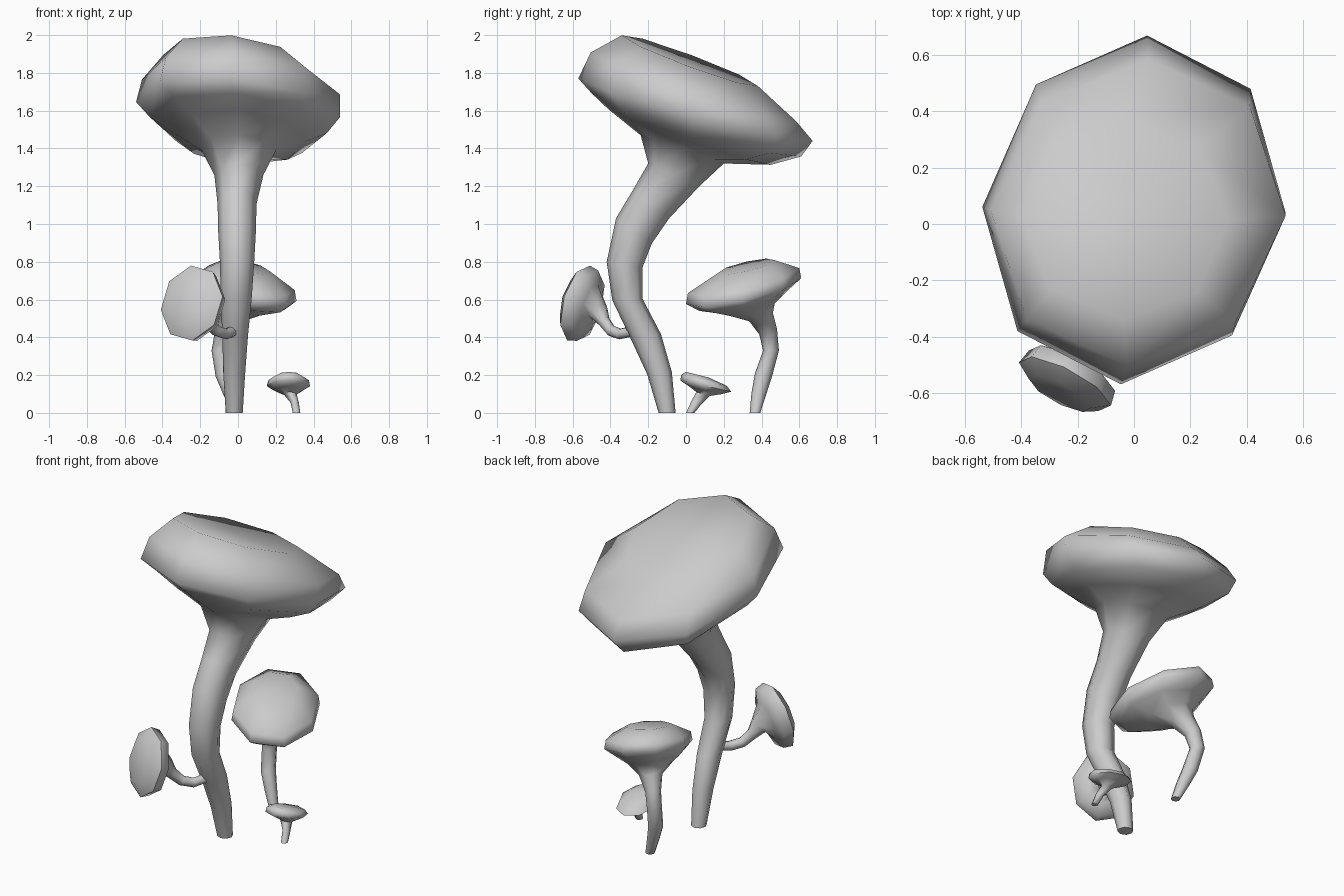
import bpy
import bmesh
import math
from mathutils import Vector

if "Cube" in bpy.data.objects:
    bpy.data.objects.remove(bpy.data.objects["Cube"], do_unlink=True)

SIDES = 8
clay = bpy.data.materials.new("plain_grey")
clay.use_nodes = True
clay.diffuse_color = (0.6, 0.6, 0.6, 1)
clay.node_tree.nodes["Principled BSDF"].inputs["Base Color"].default_value = (0.6, 0.6, 0.6, 1)


def sloped(x, y, z, rx, ry, sx, sy, skew=0.0):
    """Oval ring whose plane rises by sx along x and sy along y, skewed in plan."""
    u = Vector((rx, 0, sx * rx))
    v = Vector((skew * ry, ry, (sy + sx * skew) * ry))
    return Vector((x, y, z)), u, v


def facing(centre, normal, radius, squash=1.0):
    """Ring that faces along a normal."""
    n = Vector(normal).normalized()
    u = Vector((-n.y, n.x, 0)).normalized()
    return Vector(centre), u * radius * squash, n.cross(u) * radius


def loft(name, rings, turn=0.0):
    """Skin the rings from the foot to the crown and close both ends."""
    bm = bmesh.new()
    loops = []
    for centre, u, v in rings:
        angles = [turn + math.tau * i / SIDES for i in range(SIDES)]
        loops.append([bm.verts.new(centre + u * math.cos(a) + v * math.sin(a)) for a in angles])
    for low, high in zip(loops, loops[1:]):
        for i in range(SIDES):
            j = (i + 1) % SIDES
            bm.faces.new((low[i], low[j], high[j], high[i]))
    bm.faces.new(loops[0][::-1])
    crown = bm.faces.new(loops[-1])
    bmesh.ops.poke(bm, faces=[crown])
    bmesh.ops.recalc_face_normals(bm, faces=bm.faces)
    mesh = bpy.data.meshes.new(name)
    bm.to_mesh(mesh)
    bm.free()
    mesh.materials.append(clay)
    obj = bpy.data.objects.new(name, mesh)
    bpy.context.collection.objects.link(obj)
    bpy.ops.object.select_all(action="DESELECT")
    obj.select_set(True)
    bpy.context.view_layer.objects.active = obj
    bpy.ops.object.shade_smooth_by_angle(angle=math.radians(65))


# Tall mushroom: bent stem flaring into a tilted cap
loft("tall_mushroom", [
    sloped(-.02, -.10, 0, .045, .045, 0, 0),
    sloped(-.02, -.14, .21, .058, .065, 0, .1),
    sloped(-.015, -.215, .41, .068, .082, 0, .1),
    sloped(-.01, -.31, .60, .082, .08, 0, .05),
    sloped(-.005, -.325, .785, .09, .095, 0, -.15),
    sloped(-.005, -.275, .965, .1, .095, 0, -.7),
    sloped(-.005, -.185, 1.105, .103, .095, 0, -.8),
    sloped(.005, -.065, 1.26, .13, .135, 0, -.45),
    sloped(.005, -.02, 1.395, .2, .22, 0, -.34),
    sloped(.01, .02, 1.46, .35, .43, -.07, -.34),
    sloped(0, .055, 1.525, .47, .555, -.1, -.3),
    sloped(0, .05, 1.605, .54, .62, -.08, -.26, .06),
    sloped(.015, .04, 1.725, .525, .545, -.08, -.33, .05),
    sloped(-.03, .02, 1.865, .365, .36, -.09, -.37),
], math.radians(-1))

# Middle mushroom at the back
loft("middle_mushroom", [
    sloped(-.005, .365, 0, .028, .028, 0, 0),
    sloped(-.04, .385, .1, .036, .038, .2, -.2),
    sloped(-.075, .41, .2, .043, .045, .2, -.2),
    sloped(-.095, .45, .33, .045, .042, 0, 0),
    sloped(-.075, .435, .43, .045, .047, -.3, .3),
    sloped(-.03, .395, .51, .07, .065, -.3, .3),
    sloped(.015, .33, .552, .13, .14, -.2, .2),
    sloped(.055, .30, .59, .21, .23, -.15, .2, -.12),
    sloped(.05, .305, .645, .26, .305, -.2, .2, -.12),
    sloped(.05, .305, .7, .25, .295, -.2, .2, -.12),
    sloped(.04, .32, .775, .13, .15, -.2, .2, -.12),
])

# Small mushroom by the foot
loft("small_mushroom", [
    sloped(.31, .022, 0, .02, .022, 0, 0),
    sloped(.30, .055, .055, .022, .024, 0, -.5),
    sloped(.275, .09, .10, .035, .035, 0, -.3),
    sloped(.27, .10, .12, .075, .085, 0, -.25),
    sloped(.267, .105, .142, .115, .135, 0, -.22),
    sloped(.268, .095, .173, .107, .12, 0, -.24),
    sloped(.27, .06, .202, .055, .06, 0, -.25),
])

# Side mushroom: thin hooked stem growing from the tall one
path = [(-.03, -.29, .43), (-.065, -.35, .418), (-.115, -.397, .435), (-.157, -.435, .485), (-.185, -.465, .535)]
radii = [.028, .029, .03, .034, .055]
axis = Vector((-.45, -.85, .25)).normalized()
side_rings = []
for i, (point, radius) in enumerate(zip(path, radii)):
    before, after = Vector(path[max(i - 1, 0)]), Vector(path[min(i + 1, len(path) - 1)])
    side_rings.append(facing(point, after - before, radius))
hub = Vector((-.225, -.53, .57))
for offset, radius in [(-.035, .12), (-.01, .195), (.045, .208), (.085, .14)]:
    side_rings.append(facing(hub + axis * offset, axis, radius, .88))
loft("side_mushroom", side_rings, math.radians(10))
